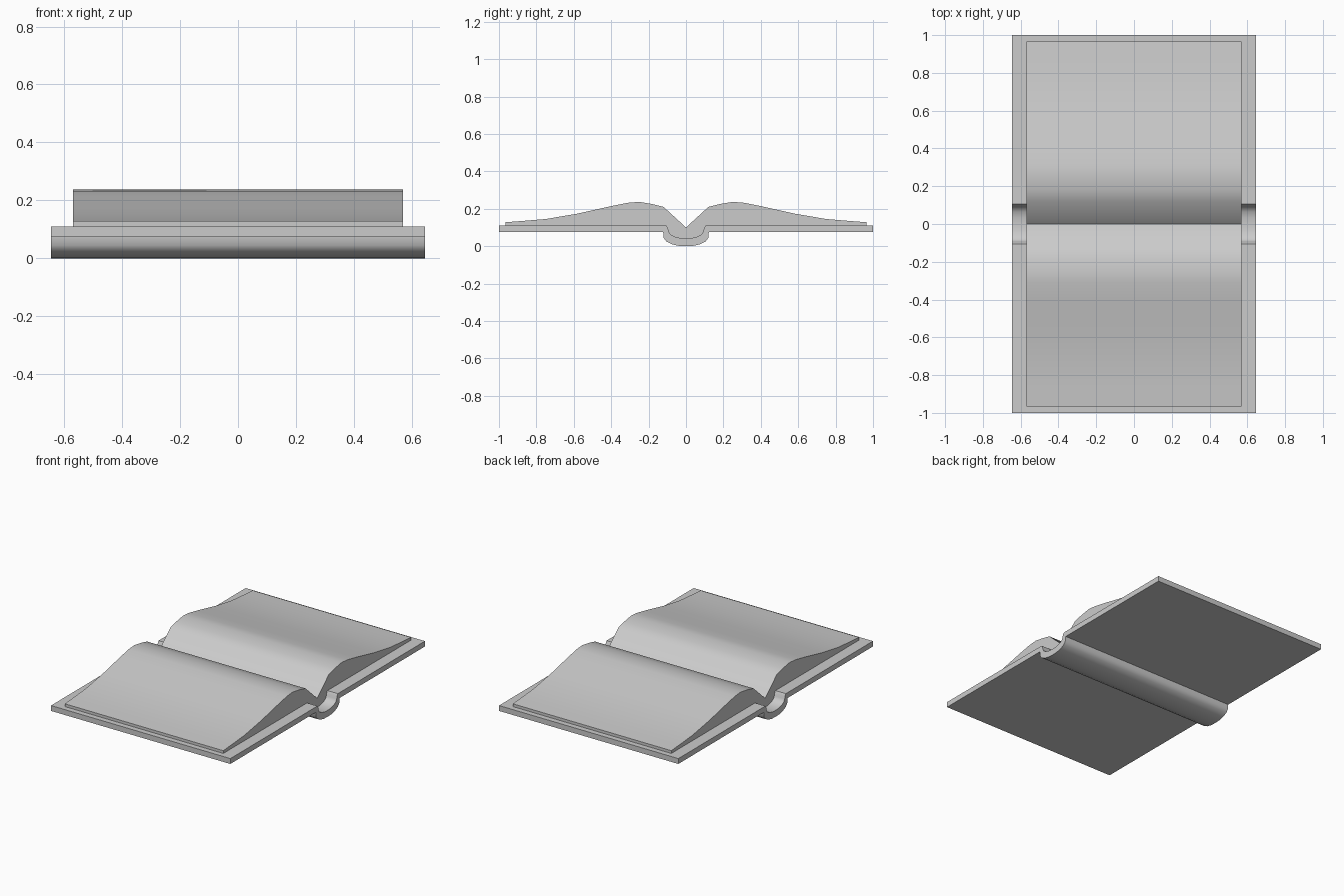
import bpy, bmesh, math

if "Cube" in bpy.data.objects:
    bpy.data.objects.remove(bpy.data.objects["Cube"])


def mirrored(half):
    """Complete a right-hand profile (running from y = 0 outward) across y = 0."""
    left = [(-y, z) for y, z in reversed(half) if y > 1e-6]
    return left + half


def extrude_x(name, outline, half_width, angle):
    """Closed (y, z) outline extruded symmetrically along x."""
    bm = bmesh.new()
    face = bm.faces.new([bm.verts.new((-half_width, y, z)) for y, z in outline])
    ext = bmesh.ops.extrude_face_region(bm, geom=[face])
    moved = [v for v in ext["geom"] if isinstance(v, bmesh.types.BMVert)]
    bmesh.ops.translate(bm, verts=moved, vec=(2 * half_width, 0, 0))
    bmesh.ops.recalc_face_normals(bm, faces=bm.faces)
    mesh = bpy.data.meshes.new(name)
    bm.to_mesh(mesh)
    bm.free()
    obj = bpy.data.objects.new(name, mesh)
    bpy.context.collection.objects.link(obj)
    bpy.ops.object.select_all(action="DESELECT")
    obj.select_set(True)
    bpy.context.view_layer.objects.active = obj
    bpy.ops.object.shade_smooth_by_angle(angle=math.radians(angle))
    return obj


# Rounded inner channel of the spine, shared by cover and pages
channel = [(0, 0.042), (0.035, 0.044), (0.065, 0.052), (0.085, 0.065),
           (0.093, 0.08), (0.096, 0.095), (0.105, 0.11)]

# Cover: two flat boards joined by a rounded spine
outer = [(0, 0), (0.04, 0.002), (0.075, 0.01), (0.105, 0.025),
         (0.12, 0.045), (0.122, 0.075), (1.0, 0.075)]
inner = channel + [(1.0, 0.11)]
extrude_x("cover", mirrored(outer) + mirrored(inner)[::-1], 0.645, 35)

# Page block: two swelling halves meeting in a central valley
page_top = [(0, 0.10), (0.12, 0.21), (0.18, 0.225), (0.25, 0.237), (0.31, 0.232),
            (0.4, 0.214), (0.58, 0.174), (0.75, 0.145), (0.87, 0.135), (0.965, 0.128)]
page_bottom = channel + [(0.965, 0.11)]
extrude_x("pages", mirrored(page_bottom) + mirrored(page_top)[::-1], 0.57, 40)
